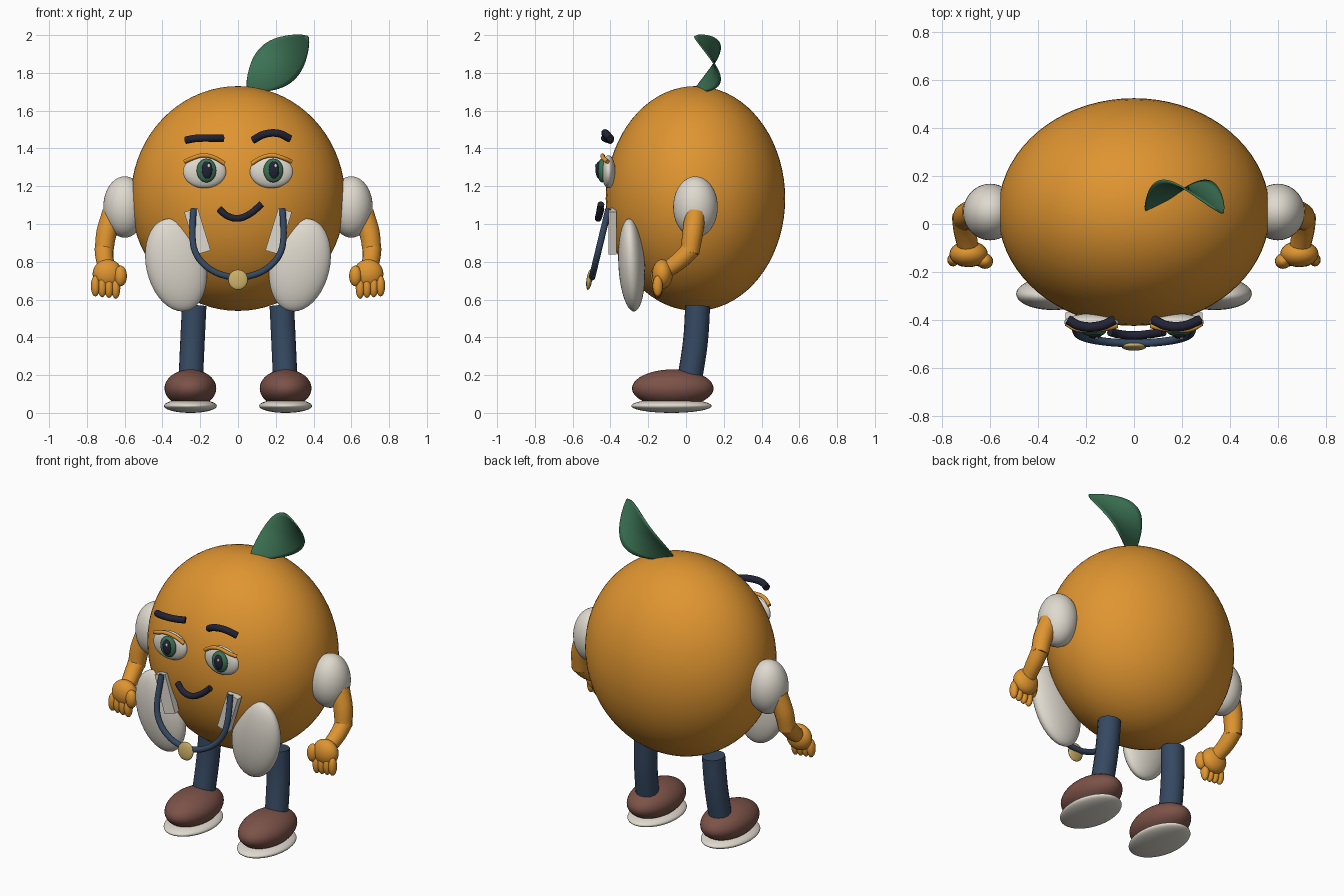
import bpy, math
from mathutils import Matrix, Vector

if "Cube" in bpy.data.objects:
    bpy.data.objects.remove(bpy.data.objects["Cube"])


def material(name, rgb):
    m = bpy.data.materials.new(name)
    m.diffuse_color = (*rgb, 1)
    m.use_nodes = True
    m.node_tree.nodes["Principled BSDF"].inputs["Base Color"].default_value = m.diffuse_color
    return m


ORANGE = material("orange peel", (0.74, 0.30, 0.03))
WHITE = material("warm white", (0.74, 0.70, 0.62))
NAVY = material("navy cloth", (0.036, 0.066, 0.12))
BROWN = material("brown leather", (0.20, 0.085, 0.065))
GREEN = material("leaf green", (0.045, 0.17, 0.09))
DARK = material("near black", (0.016, 0.017, 0.035))
GOLD = material("brass", (0.58, 0.41, 0.13))


def smooth(ob, angle=40):
    bpy.ops.object.select_all(action='DESELECT')
    ob.select_set(True)
    bpy.context.view_layer.objects.active = ob
    bpy.ops.object.shade_smooth_by_angle(angle=math.radians(angle))


def ball(name, loc, size, mat, rot=(0, 0, 0), seg=40):
    bpy.ops.mesh.primitive_uv_sphere_add(segments=seg, ring_count=seg // 2, location=loc, rotation=rot)
    ob = bpy.context.object
    ob.name, ob.scale = name, size
    ob.data.materials.append(mat)
    smooth(ob, 60)
    return ob


def tube(name, points, radius, mat, radii=None):
    """Round tube through the points, with closed ends."""
    cu = bpy.data.curves.new(name, 'CURVE')
    cu.dimensions = '3D'
    cu.bevel_depth, cu.bevel_resolution = radius, 5
    cu.use_fill_caps = True
    sp = cu.splines.new('BEZIER')
    sp.resolution_u = 8
    sp.bezier_points.add(len(points) - 1)
    for i, (bp, p) in enumerate(zip(sp.bezier_points, points)):
        bp.co = p
        bp.handle_left_type = bp.handle_right_type = 'AUTO'
        bp.radius = radii[i] if radii else 1
    ob = bpy.data.objects.new(name, cu)
    bpy.context.collection.objects.link(ob)
    bpy.ops.object.select_all(action='DESELECT')
    ob.select_set(True)
    bpy.context.view_layer.objects.active = ob
    bpy.ops.object.convert(target='MESH')
    ob = bpy.context.object
    ob.name = name
    if not ob.data.materials:
        ob.data.materials.append(mat)
    smooth(ob)
    return ob


# Round fruit body
ball("body", (0, 0.05, 1.135), (0.567, 0.475, 0.595), ORANGE, seg=72)

for s, side in ((-1, "left"), (1, "right")):
    # Puffed sleeve and bent arm
    ball(side + "_sleeve", (s * 0.60, 0.05, 1.09), (0.113, 0.118, 0.162), WHITE)
    tube(side + "_upper_arm", [(s * 0.665, 0.05, 1.06), (s * 0.697, 0.035, 0.95), (s * 0.71, 0.02, 0.845)],
         0.055, ORANGE, (1, 1, 0.9))
    tube(side + "_forearm", [(s * 0.71, 0.03, 0.87), (s * 0.705, -0.03, 0.81), (s * 0.69, -0.11, 0.75)],
         0.05, ORANGE, (1, 0.95, 0.85))
    # Hand with thumb and fingers
    ball(side + "_palm", (s * 0.69, -0.125, 0.735), (0.08, 0.055, 0.078), ORANGE, seg=24)
    ball(side + "_thumb", (s * 0.622, -0.155, 0.725), (0.034, 0.032, 0.055), ORANGE, seg=20)
    for i in range(4):
        ball(f"{side}_finger_{i + 1}", (s * (0.647 + 0.036 * i), -0.15, 0.66 + 0.004 * i),
             (0.024, 0.027, 0.056), ORANGE, seg=16)

    # Leg, shoe and sole
    tube(side + "_leg", [(s * 0.232, 0.062, 0.567), (s * 0.241, 0.05, 0.38), (s * 0.25, 0.02, 0.18)],
         0.066, NAVY)
    ball(side + "_shoe", (s * 0.252, -0.07, 0.13), (0.137, 0.216, 0.10), BROWN)
    ball(side + "_sole", (s * 0.252, -0.077, 0.037), (0.14, 0.213, 0.037), WHITE)

    # Coat flap and lapel
    ball(side + "_coat_flap", (s * 0.328, -0.288, 0.783), (0.158, 0.07, 0.25), WHITE,
         (math.radians(3), math.radians(13 * s), 0))
    bpy.ops.mesh.primitive_cube_add(size=1, location=(s * 0.215, -0.39, 0.962),
                                    rotation=(0, math.radians(17 * s), 0))
    lapel = bpy.context.object
    lapel.name = side + "_lapel"
    lapel.scale = (0.075, 0.042, 0.235)
    lapel.data.materials.append(WHITE)

    # Eye, layered outwards, with a lid above
    x = s * 0.177
    ball(side + "_eye_white", (x, -0.41, 1.277), (0.114, 0.036, 0.087), WHITE)
    ball(side + "_iris", (x + 0.01, -0.444, 1.283), (0.052, 0.026, 0.063), GREEN, seg=28)
    ball(side + "_pupil", (x + 0.013, -0.461, 1.286), (0.029, 0.018, 0.046), DARK, seg=24)
    ball(side + "_eye_glint", (x + 0.022, -0.477, 1.308), (0.008, 0.005, 0.01), WHITE, seg=12)
    tube(side + "_eyelid", [(x - s * 0.105, -0.425, 1.32), (x - s * 0.05, -0.437, 1.352),
                            (x + s * 0.01, -0.442, 1.363), (x + s * 0.065, -0.437, 1.348),
                            (x + s * 0.105, -0.415, 1.33)], 0.011, ORANGE)

# Eyebrows, one level and one raised, and a lopsided smile
tube("left_eyebrow", [(-0.275, -0.40, 1.444), (-0.225, -0.425, 1.453), (-0.14, -0.425, 1.455), (-0.08, -0.40, 1.453)],
     0.02, DARK)
tube("right_eyebrow", [(0.08, -0.40, 1.445), (0.14, -0.425, 1.475), (0.21, -0.425, 1.48), (0.275, -0.40, 1.452)],
     0.02, DARK)
tube("mouth", [(-0.10, -0.45, 1.08), (-0.06, -0.46, 1.045), (0, -0.465, 1.03), (0.06, -0.46, 1.052),
               (0.125, -0.45, 1.105)], 0.018, DARK)

# Hanging cord: straight ends joined by a half ellipse, tilted forwards
front = [(-0.235, 1.08), (-0.24, 1.0)]
front += [(-0.24 * math.cos(a), 0.92 - 0.202 * math.sin(a)) for a in (math.pi * i / 10 for i in range(11))]
front += [(0.24, 1.0), (0.235, 1.08)]
tube("cord", [(x, -0.41 - 0.087 * (1.08 - z) / 0.36, z) for x, z in front], 0.017, NAVY)
ball("cord_medallion", (0, -0.512, 0.705), (0.052, 0.015, 0.054), GOLD, (math.radians(-8), 0, 0), seg=28)

# Twisted leaf: grid along its midrib, warped into a saddle
base, tip, n, m = Vector((0.05, 1.71)), Vector((0.372, 1.992)), 24, 10
axis = tip - base
normal = Vector((-axis.y, axis.x)).normalized()
verts, faces = [], []
for i in range(n + 1):
    t = 0.005 + 0.99 * i / n
    w = 0.122 * math.sin(math.pi * t) ** 0.75
    for j in range(m + 1):
        p = base + axis * t + normal * w * (2 * j / m - 1)
        verts.append((p.x, 0.148 - 4.5 * (p.y - 1.85) * (p.x - 0.21), p.y))
for i in range(n):
    for j in range(m):
        a = i * (m + 1) + j
        faces.append((a, a + m + 1, a + m + 2, a + 1))
mesh = bpy.data.meshes.new("leaf")
mesh.from_pydata(verts, [], faces)
mesh.materials.append(GREEN)
leaf = bpy.data.objects.new("leaf", mesh)
bpy.context.collection.objects.link(leaf)
smooth(leaf, 50)
thick = leaf.modifiers.new("thickness", 'SOLIDIFY')
thick.thickness, thick.offset = 0.008, 0
